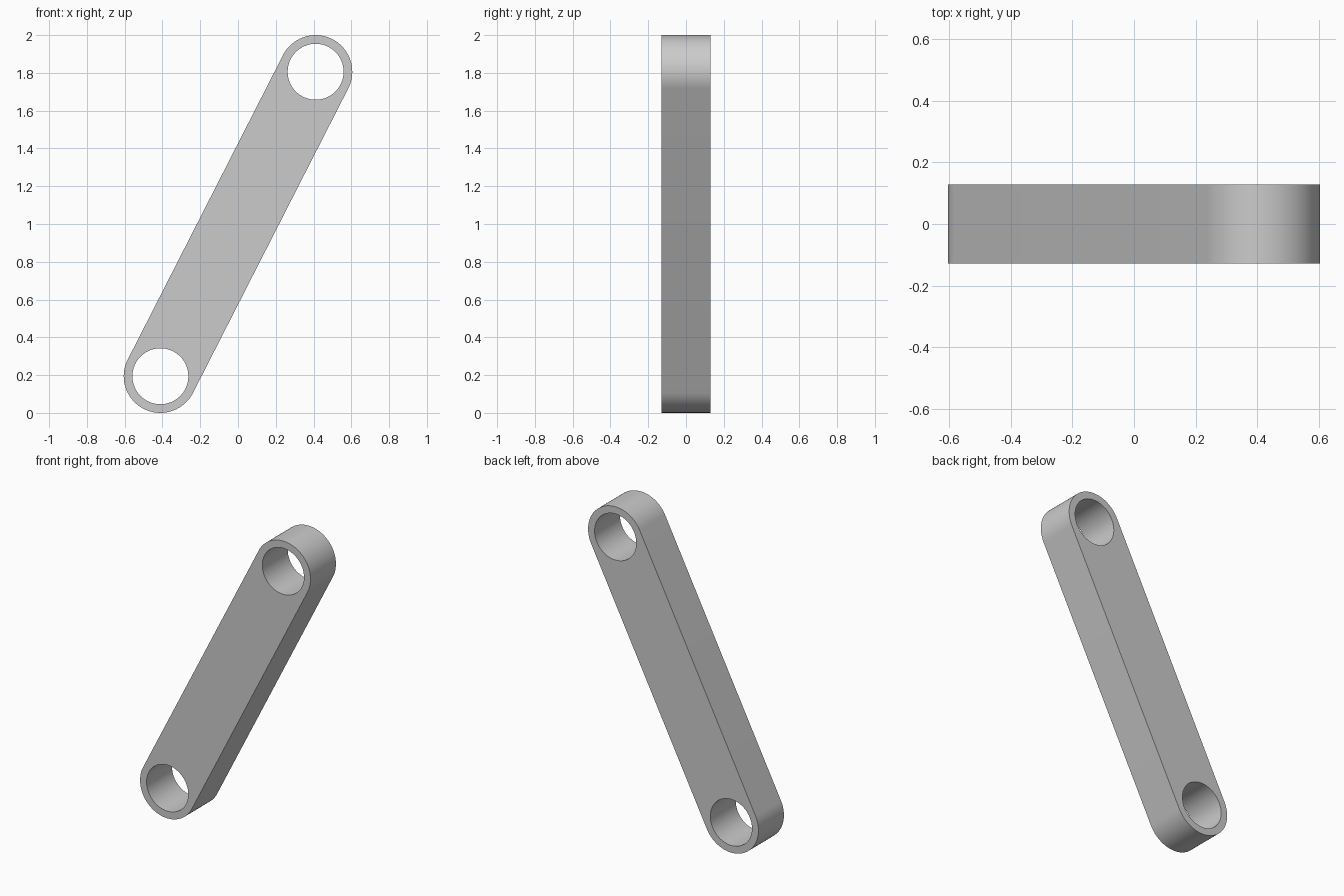
import bpy, bmesh
from math import atan2, cos, sin, pi, radians
from mathutils import Vector

cube = bpy.data.objects.get("Cube")
if cube:
    bpy.data.objects.remove(cube, do_unlink=True)

OUTER, HOLE, DEPTH = 0.194, 0.148, 0.258
END = Vector((0.411, 0, 0.806))      # offset of each eye from the middle
MID = Vector((0, 0, 1))
STEPS = 48                           # segments per half circle
tilt = atan2(END.z, END.x)

grey = bpy.data.materials.new("plain grey")
grey.use_nodes = True
colour = (0.6, 0.6, 0.6, 1)
grey.diffuse_color = colour
grey.node_tree.nodes["Principled BSDF"].inputs["Base Color"].default_value = colour

bm = bmesh.new()


def half_circle(centre, radius, start):
    """Half a turn of vertices, counter-clockwise from the start angle."""
    angles = [start + pi * i / STEPS for i in range(STEPS + 1)]
    return [bm.verts.new(centre + Vector((cos(a) * radius, -DEPTH / 2, sin(a) * radius)))
            for a in angles]


# Rounded rim around the outward half of each hole, then the web between them
web = []
for side in (1, -1):
    centre = MID + END * side
    start = tilt - pi / 2 + (0 if side == 1 else pi)
    rim = half_circle(centre, OUTER, start)
    outward = half_circle(centre, HOLE, start)
    inward = half_circle(centre, HOLE, start + pi)
    inward[0], end_copy = outward[-1], inward[0]
    bm.verts.remove(end_copy)
    end_copy = inward[-1]
    inward[-1] = outward[0]
    bm.verts.remove(end_copy)
    for i in range(STEPS):
        bm.faces.new((outward[i], rim[i], rim[i + 1], outward[i + 1]))
    web += [rim[0]] + inward[::-1] + [rim[-1]]
bm.faces.new(web)

# Thicken the flat plate into the solid link
result = bmesh.ops.extrude_face_region(bm, geom=bm.faces[:], use_keep_orig=True)
moved = [g for g in result["geom"] if isinstance(g, bmesh.types.BMVert)]
bmesh.ops.translate(bm, verts=moved, vec=(0, DEPTH, 0))
bmesh.ops.recalc_face_normals(bm, faces=bm.faces[:])

mesh = bpy.data.meshes.new("link_bar")
bm.to_mesh(mesh)
bm.free()
mesh.materials.append(grey)
link = bpy.data.objects.new("link_bar", mesh)
bpy.context.collection.objects.link(link)

bpy.ops.object.select_all(action="DESELECT")
link.select_set(True)
bpy.context.view_layer.objects.active = link
bpy.ops.object.shade_smooth_by_angle(angle=radians(30))
